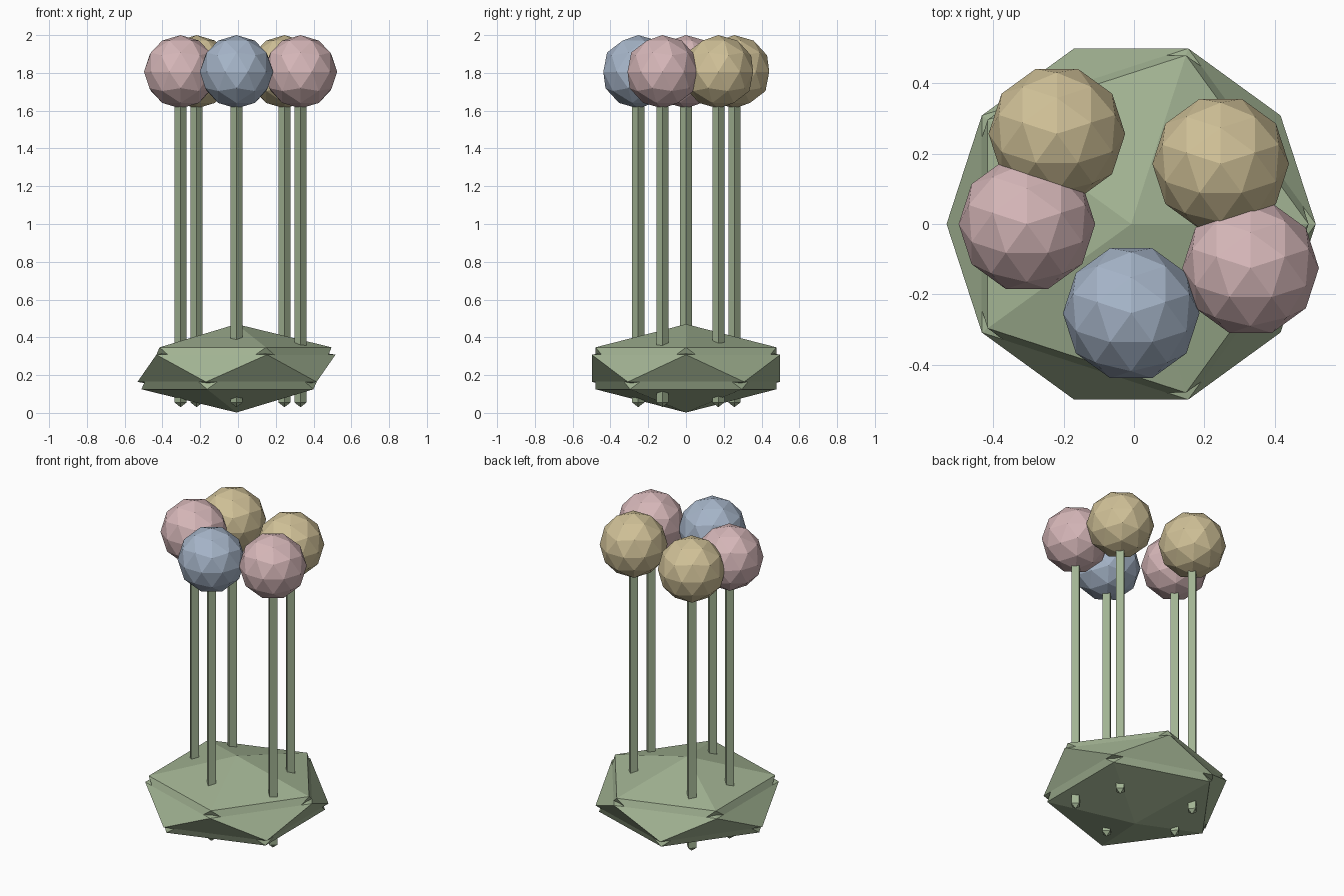
import bpy, bmesh
from math import pi
from mathutils import Matrix

cube = bpy.data.objects.get("Cube")
if cube:
    bpy.data.objects.remove(cube)


def material(name, rgb):
    mat = bpy.data.materials.new(name)
    mat.use_nodes = True
    color = (*rgb, 1)
    mat.diffuse_color = color
    mat.node_tree.nodes["Principled BSDF"].inputs["Base Color"].default_value = color
    return mat


green = material("sage green", (0.36, 0.45, 0.29))
pink = material("dusty pink", (0.67, 0.47, 0.48))
blue = material("pale blue", (0.38, 0.46, 0.58))
gold = material("straw gold", (0.63, 0.53, 0.31))


def finish(bm, name, mat, location):
    mesh = bpy.data.meshes.new(name)
    bm.to_mesh(mesh)
    bm.free()
    mesh.materials.append(mat)
    obj = bpy.data.objects.new(name, mesh)
    obj.location = location
    bpy.context.collection.objects.link(obj)
    return obj


def leaf_clump(name, radius, ring_height, tip_height):
    """Flattened icosahedron with its two rings and its tips at set heights."""
    bm = bmesh.new()
    bmesh.ops.create_icosphere(bm, subdivisions=1, radius=1)
    for v in bm.verts:
        height = tip_height if abs(v.co.z) > 0.9 else ring_height
        v.co = (v.co.x * radius, v.co.y * radius, height if v.co.z > 0 else -height)
    return finish(bm, name, green, (-0.008, 0, 0.236))


def stem(name, x, y, bottom=0.055, top=1.8, radius=0.032, tip=0.025):
    """Four-sided rod with pointed ends."""
    bm = bmesh.new()
    length = top - bottom
    bmesh.ops.create_cone(bm, segments=4, radius1=radius, radius2=radius,
                          depth=length, cap_ends=True)
    # Turn the corners onto the x and y axes
    corner = next(iter(bm.verts)).co
    if abs(corner.x) > 0.01 and abs(corner.y) > 0.01:
        bmesh.ops.rotate(bm, verts=bm.verts, matrix=Matrix.Rotation(pi / 4, 3, "Z"))
    caps = [f for f in bm.faces if abs(f.normal.z) > 0.9]
    for v in bmesh.ops.poke(bm, faces=caps)["verts"]:
        v.co.z += tip if v.co.z > 0 else -tip
    return finish(bm, name, green, (x, y, (top + bottom) / 2))


def flower(name, mat, x, y):
    """Faceted ball on top of a stem."""
    bm = bmesh.new()
    bmesh.ops.create_icosphere(bm, subdivisions=2, radius=0.194,
                               matrix=Matrix.Rotation(pi / 2, 4, "Z"))
    return finish(bm, name, mat, (x, y, 1.806))


# Base foliage: two flattened clumps, one inside the other
leaf_clump("leaf_clump_tall", 0.563, 0.111, 0.234)
leaf_clump("leaf_clump_wide", 0.586, 0.072, 0.162)

# Flowers on stems
flowers = {
    "front": (blue, -0.008, -0.253),
    "right": (pink, -0.304, 0.0),
    "left": (pink, 0.331, -0.125),
    "back_right": (gold, -0.219, 0.256),
    "back_left": (gold, 0.246, 0.171),
}
for place, (mat, x, y) in flowers.items():
    stem(place + "_stem", x, y)
    flower(place + "_flower", mat, x, y)
